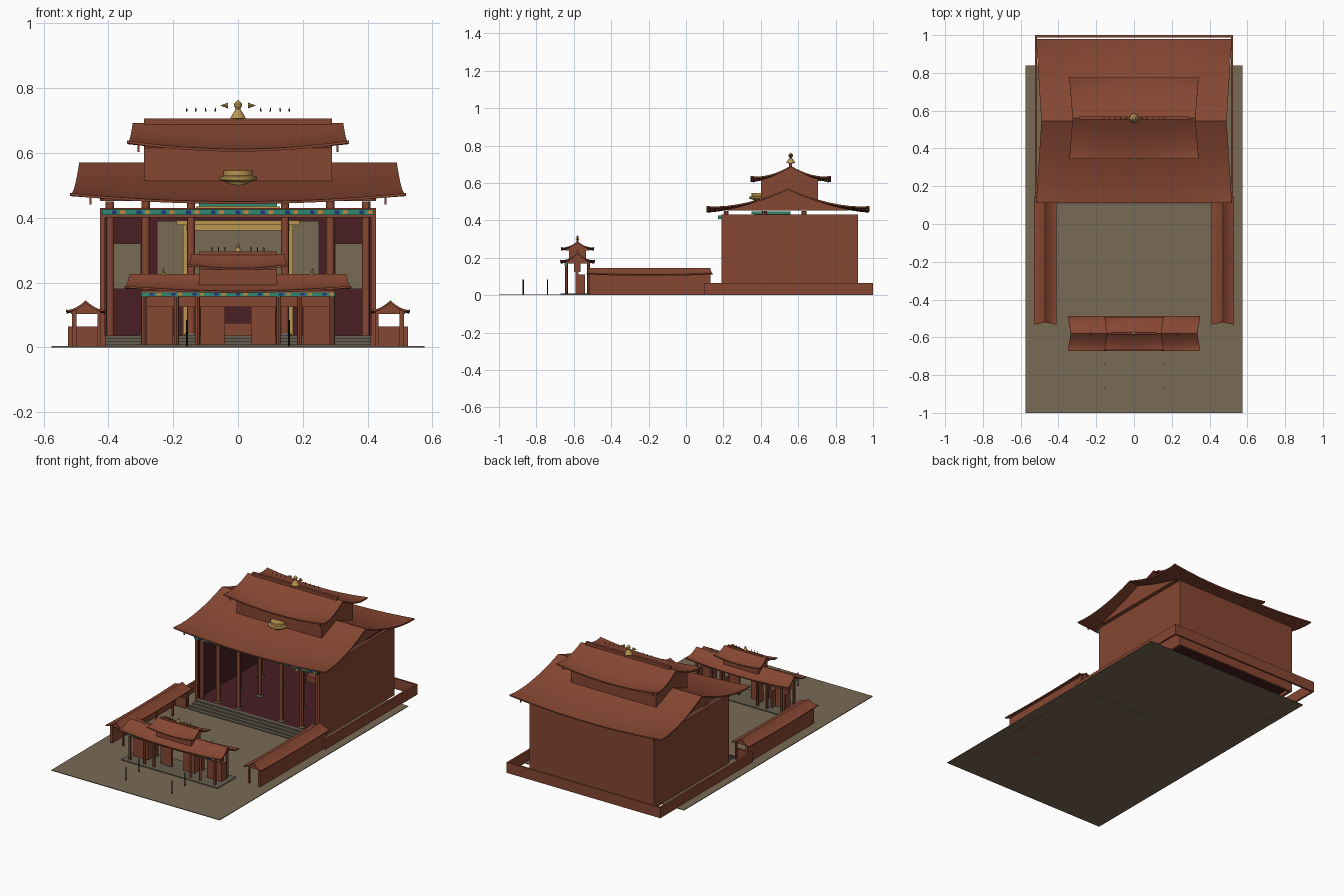
import bpy, bmesh, math
from mathutils import Matrix

cube = bpy.data.objects.get("Cube")
if cube:
    bpy.data.objects.remove(cube, do_unlink=True)


def make_material(name, r, g, b):
    m = bpy.data.materials.new(name)
    m.use_nodes = True
    m.diffuse_color = (r, g, b, 1)
    m.node_tree.nodes["Principled BSDF"].inputs["Base Color"].default_value = (r, g, b, 1)
    return m


RED = make_material("red_brown", 0.24, 0.062, 0.032)
EARTH = make_material("earth", 0.19, 0.142, 0.09)
MAROON = make_material("dark_maroon", 0.065, 0.013, 0.017)
GOLD = make_material("gold", 0.50, 0.31, 0.08)
TEAL = make_material("teal", 0.03, 0.25, 0.17)
BLUE = make_material("blue", 0.015, 0.035, 0.22)
ORANGE = make_material("orange", 0.60, 0.24, 0.04)
DARK = make_material("dark_iron", 0.012, 0.01, 0.009)
STONE = make_material("grey_stone", 0.13, 0.11, 0.08)


def finish(name, bm, *mats, smooth=False, solid=0):
    mesh = bpy.data.meshes.new(name)
    bm.to_mesh(mesh)
    bm.free()
    ob = bpy.data.objects.new(name, mesh)
    bpy.context.collection.objects.link(ob)
    for m in mats:
        mesh.materials.append(m)
    bpy.ops.object.select_all(action='DESELECT')
    ob.select_set(True)
    bpy.context.view_layer.objects.active = ob
    if solid:
        mod = ob.modifiers.new("thickness", 'SOLIDIFY')
        mod.thickness = solid
        mod.offset = -1
        bpy.ops.object.modifier_apply(modifier=mod.name)
    if smooth:
        bpy.ops.object.shade_smooth_by_angle(angle=math.radians(30))
    return ob


def add_box(bm, x0, x1, y0, y1, z0, z1, index=0):
    m = Matrix.Translation(((x0 + x1) / 2, (y0 + y1) / 2, (z0 + z1) / 2))
    m = m @ Matrix.Diagonal((x1 - x0, y1 - y0, z1 - z0, 1))
    for v in bmesh.ops.create_cube(bm, size=1, matrix=m)["verts"]:
        for f in v.link_faces:
            f.material_index = index


def boxes(name, mat, *sizes, mirror=False):
    bm = bmesh.new()
    for x0, x1, y0, y1, z0, z1 in sizes:
        add_box(bm, x0, x1, y0, y1, z0, z1)
        if mirror:
            add_box(bm, -x1, -x0, y0, y1, z0, z1)
    return finish(name, bm, mat)


def cones(name, mat, spots, r1, r2, z0, z1, sides=12):
    bm = bmesh.new()
    for x, y in spots:
        bmesh.ops.create_cone(bm, cap_ends=True, segments=sides, radius1=r1, radius2=r2,
                              depth=z1 - z0, matrix=Matrix.Translation((x, y, (z0 + z1) / 2)))
    return finish(name, bm, mat, smooth=True)


def lathe(name, mat, x, y, profile, sides=16):
    bm = bmesh.new()
    pts = [bm.verts.new((r, 0, z)) for r, z in profile]
    edges = [bm.edges.new(p) for p in zip(pts, pts[1:])]
    bmesh.ops.spin(bm, geom=pts + edges, cent=(0, 0, 0), axis=(0, 0, 1),
                   angle=math.tau, steps=sides, use_duplicate=False)
    bmesh.ops.remove_doubles(bm, verts=bm.verts, dist=0.0005)
    bmesh.ops.recalc_face_normals(bm, faces=bm.faces)
    bmesh.ops.translate(bm, verts=bm.verts, vec=(x, y, 0))
    return finish(name, bm, mat, smooth=True)


def both(*xs):
    return [s * x for x in xs for s in (-1, 1)]


def roof(name, centre, depth, ridge_w, eave_w, ridge_z, eave_z, lift, gable_w=0, turn=0, thick=0.008):
    """Sagging gable roof with raised corners, and the gable body beneath it."""
    drop, n = ridge_z - eave_z, 16
    height = lambda t: eave_z + drop * (1 - t) ** 1.6
    place = Matrix.Translation((centre[0], centre[1], 0)) @ Matrix.Rotation(turn, 4, 'Z')
    bm = bmesh.new()
    rows = []
    for j in range(n + 1):
        v = 2 * j / n - 1
        t = abs(v)
        w = ridge_w + (eave_w - ridge_w) * t
        rows.append([bm.verts.new((w * u, depth * v, height(t) + lift * t * t * u * u))
                     for u in [2 * i / n - 1 for i in range(n + 1)]])
    for a, b in zip(rows, rows[1:]):
        for i in range(n):
            bm.faces.new((a[i], a[i + 1], b[i + 1], b[i]))
    bm.transform(place)
    finish(name, bm, RED, smooth=True, solid=thick)
    if gable_w:
        bm = bmesh.new()
        ts = [0.75 * k / 6 for k in range(-6, 7)]
        line = [(t * depth, height(abs(t)) - thick * 0.7) for t in ts]
        base = line[0][1] - 0.006
        line = [(line[0][0], base)] + line + [(line[-1][0], base)]
        face = bm.faces.new([bm.verts.new((-gable_w, y, z)) for y, z in line])
        ext = bmesh.ops.extrude_face_region(bm, geom=[face])["geom"]
        bmesh.ops.translate(bm, verts=[g for g in ext if isinstance(g, bmesh.types.BMVert)],
                            vec=(2 * gable_w, 0, 0))
        bmesh.ops.recalc_face_normals(bm, faces=bm.faces)
        bm.transform(place)
        finish(name + "_gable", bm, RED)


def frieze(name, half, y0, y1, z0, z1, count):
    """Painted beam: a teal band with alternating coloured plates on its front."""
    bm = bmesh.new()
    add_box(bm, -half, half, y0, y1, z0, z1)
    step, rim = 2 * half / count, (z1 - z0) * 0.2
    for i in range(count):
        x = -half + i * step
        add_box(bm, x + step * 0.2, x + step * 0.8, y0 - 0.002, y0, z0 + rim, z1 - rim, i % 3)
    finish(name, bm, TEAL, BLUE, ORANGE)


# Ground and low enclosure
boxes("ground", EARTH, (-0.575, 0.575, -1, 0.84, 0, 0.004))
boxes("enclosure_sides", RED, (0.513, 0.525, 0.1, 1, 0, 0.065),
      (0.425, 0.525, 0.1, 0.11, 0, 0.065), mirror=True)
boxes("enclosure_back", RED, (-0.525, 0.525, 0.988, 1, 0, 0.065))

# Side galleries
boxes("gallery_walls", RED, (0.498, 0.512, -0.515, 0.13, 0, 0.113), mirror=True)
boxes("gallery_posts", RED, *[(0.424, 0.434, y, y + 0.01, 0, 0.113)
      for y in (-0.51, -0.35, -0.19, -0.03, 0.12)], mirror=True)
for side, x in (("left", 0.47), ("right", -0.47)):
    roof(side + "_gallery_roof", (x, -0.195), 0.06, 0.325, 0.338, 0.145, 0.11, 0.006,
         gable_w=0.315, turn=math.pi / 2, thick=0.006)

# Hall shell: outer walls, dark lining, floor and steps
boxes("hall_side_walls", RED, (0.41, 0.425, 0.19, 0.92, 0, 0.43), mirror=True)
boxes("hall_back_wall", RED, (-0.41, 0.41, 0.905, 0.92, 0, 0.43))
boxes("hall_side_lining", MAROON, (0.406, 0.41, 0.2, 0.905, 0.035, 0.43), mirror=True)
boxes("hall_back_lining", MAROON, (-0.406, 0.406, 0.9, 0.905, 0.035, 0.43))
boxes("hall_floor", MAROON, (-0.41, 0.41, 0.19, 0.905, 0.02, 0.036))
boxes("hall_steps", STONE, *[(-0.41, 0.41, 0.1 + 0.022 * i, 0.19, 0, 0.009 * (i + 1))
      for i in range(4)])
boxes("hall_lintel", RED, (-0.425, 0.425, 0.19, 0.205, 0.4, 0.43))
frieze("hall_frieze", 0.42, 0.172, 0.19, 0.408, 0.426, 33)

# Hall interior
columns = [(x, y) for y in (0.215, 0.42, 0.63) for x in both(0.145, 0.285)]
cones("hall_columns", RED, columns + [(x, 0.215) for x in both(0.395)], 0.013, 0.013, 0.035, 0.45)
cones("column_bases", STONE, columns, 0.022, 0.017, 0.035, 0.045)
boxes("wall_panels", EARTH, (0.3, 0.39, 0.894, 0.9, 0.18, 0.32),
      (0, 0.25, 0.894, 0.9, 0.18, 0.39), mirror=True)
boxes("shrine_posts", GOLD, (0.155, 0.17, 0.8, 0.815, 0.036, 0.38), mirror=True)
boxes("shrine_canopy", GOLD, (-0.19, 0.19, 0.79, 0.82, 0.378, 0.392),
      (-0.16, 0.16, 0.795, 0.815, 0.36, 0.378))
boxes("altar", RED, (-0.04, 0.04, 0.72, 0.78, 0.036, 0.075))
boxes("ceiling_bracket", GOLD, (-0.13, 0.13, 0.36, 0.56, 0.425, 0.434))
boxes("ceiling_bracket_top", TEAL, (-0.12, 0.12, 0.35, 0.56, 0.434, 0.446))

# Hall roofs
roof("lower_roof", (0, 0.545), 0.435, 0.49, 0.518, 0.57, 0.45, 0.026, gable_w=0.425)
boxes("upper_storey", RED, (-0.29, 0.29, 0.4, 0.705, 0.5, 0.612))
roof("upper_roof", (0, 0.56), 0.215, 0.325, 0.342, 0.692, 0.612, 0.026, gable_w=0.29)
boxes("ridge_beam", RED, (-0.29, 0.29, 0.552, 0.568, 0.685, 0.706))
boxes("eave_bells", RED, *[(x - 0.003, x + 0.003, y, y + 0.006, z - 0.025, z)
      for x, z, ys in ((0.455, 0.465, (0.125, 0.96)), (0.307, 0.628, (0.36, 0.755)))
      for y in ys], mirror=True)

# Roof ornaments
lathe("roof_vase", GOLD, 0, 0.395, ((0, 0.497), (0.03, 0.5), (0.036, 0.51), (0.057, 0.517),
      (0.057, 0.526), (0.045, 0.53), (0.045, 0.545), (0, 0.546)))
lathe("main_finial", GOLD, 0, 0.56, ((0, 0.704), (0.024, 0.706), (0.02, 0.714), (0.009, 0.732),
      (0.007, 0.736), (0.012, 0.744), (0.012, 0.751), (0.006, 0.758), (0, 0.764)))
bm = bmesh.new()
for s in (-1, 1):
    bmesh.ops.create_cone(bm, cap_ends=True, segments=8, radius1=0.009, radius2=0, depth=0.025,
                          matrix=Matrix.Translation((s * 0.043, 0.56, 0.746))
                          @ Matrix.Rotation(s * math.pi / 2, 4, 'Y'))
finish("finial_side_cones", bm, GOLD)
cones("ridge_spikes", DARK, [(x, 0.56) for x in both(0.07, 0.1, 0.13, 0.158)],
      0.003, 0.001, 0.728, 0.74, sides=6)

# Gate
gate_y = -0.58
boxes("gate_plinth", STONE, (-0.33, 0.33, -0.67, -0.49, 0, 0.009))
cones("gate_columns", RED, [(x, y) for x in both(0.125, 0.19, 0.29) for y in (-0.64, -0.52)],
      0.008, 0.008, 0, 0.172)
boxes("gate_piers", RED, (0.04, 0.115, -0.59, -0.575, 0, 0.16),
      (0.2, 0.3, -0.59, -0.575, 0, 0.16), mirror=True)
boxes("gate_doors", RED, (0.105, 0.115, -0.575, -0.54, 0, 0.11),
      (0.2, 0.21, -0.575, -0.54, 0, 0.11), (0.29, 0.3, -0.575, -0.54, 0, 0.11), mirror=True)
boxes("gate_lintel", RED, (-0.3, 0.3, -0.6, -0.565, 0.125, 0.172))
frieze("gate_frieze", 0.3, -0.648, -0.634, 0.157, 0.17, 27)
roof("gate_lower_roof", (0, gate_y), 0.092, 0.335, 0.35, 0.226, 0.174, 0.016,
     gable_w=0.3, thick=0.006)
boxes("gate_upper_storey", RED, (-0.12, 0.12, -0.625, -0.535, 0.19, 0.248))
roof("gate_upper_roof", (0, gate_y), 0.088, 0.143, 0.156, 0.288, 0.244, 0.013,
     gable_w=0.12, thick=0.006)
boxes("gate_ridge_beam", RED, (-0.12, 0.12, gate_y - 0.005, gate_y + 0.005, 0.283, 0.295))
lathe("gate_finial", GOLD, 0, gate_y, ((0, 0.294), (0.011, 0.296), (0.004, 0.308),
      (0.006, 0.314), (0, 0.322)), sides=10)
cones("gate_side_finials", GOLD, [(x, gate_y) for x in both(0.23)], 0.007, 0.001, 0.222, 0.245, sides=8)
cones("gate_ridge_spikes", DARK, [(x, gate_y) for x in both(0.04, 0.06, 0.08)],
      0.002, 0.001, 0.292, 0.31, sides=6)

# Lamp poles in the forecourt
cones("lamp_poles", DARK, [(x, y) for x in both(0.157) for y in (-0.74, -0.87)],
      0.003, 0.003, 0, 0.085, sides=8)
